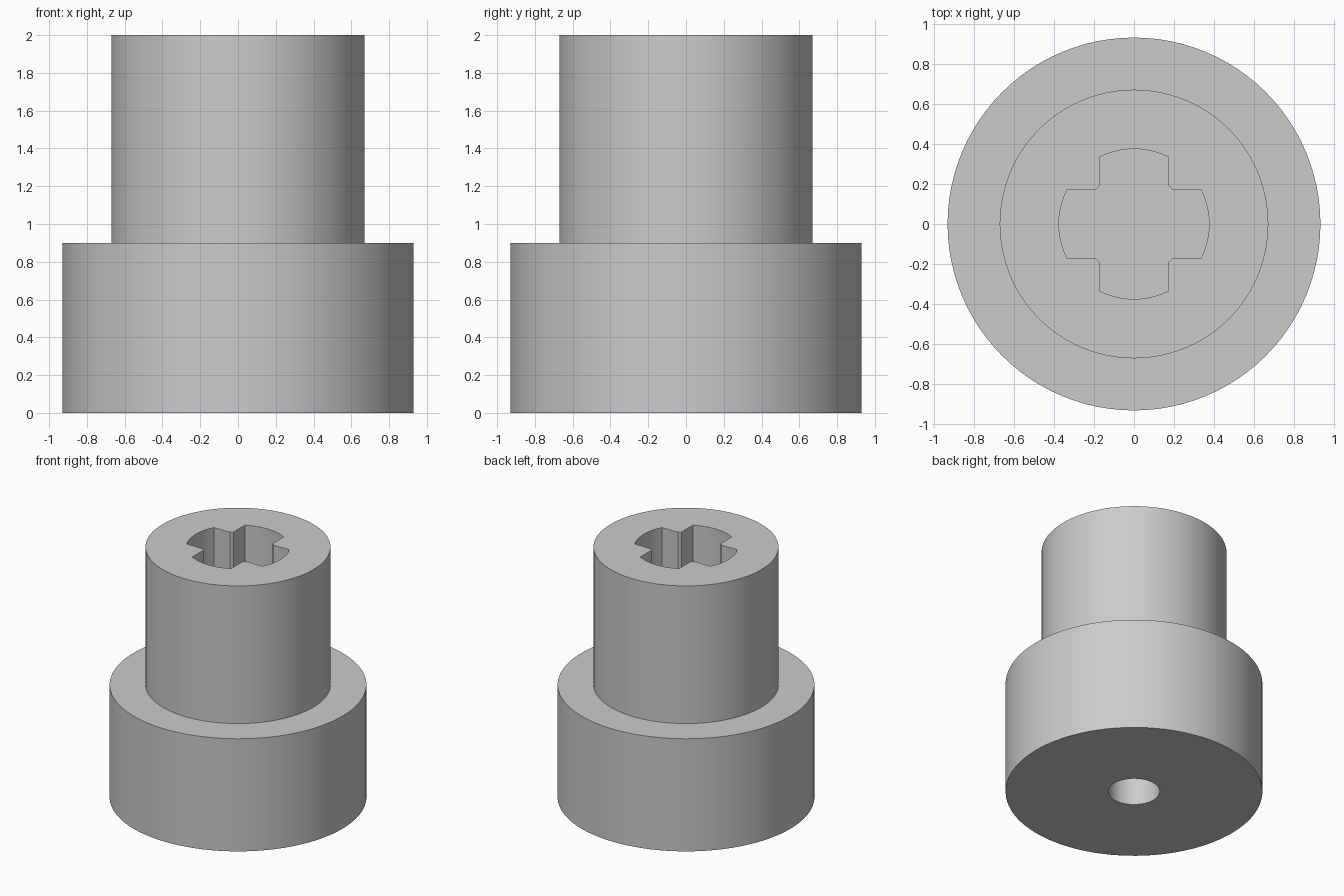
import bpy, bmesh
from math import asin, cos, sin, pi, radians
from mathutils import Matrix, Vector

cube = bpy.data.objects.get("Cube")
if cube:
    bpy.data.objects.remove(cube, do_unlink=True)

SEGMENTS = 96
TOP, STEP = 2.0, 0.9
BASE_R, NECK_R, BORE_R = 0.93, 0.67, 0.187
SOCKET_R, ARM, CHAMFER = 0.375, 0.172, 0.018
SOCKET_FLOOR, BORE_TOP = 0.9, 0.6

grey = bpy.data.materials.new("plain grey")
grey.use_nodes = True
colour = (0.6, 0.6, 0.6, 1)
grey.diffuse_color = colour
grey.node_tree.nodes["Principled BSDF"].inputs["Base Color"].default_value = colour


def circle(radius, count=SEGMENTS):
    return [Vector((radius * cos(2 * pi * i / count), radius * sin(2 * pi * i / count), 0))
            for i in range(count)]


def cross(radius, arm, chamfer, steps=8):
    """Plus-shaped outline with round arm ends and eased inner corners."""
    half = asin(arm / radius)
    quarter = [Vector((radius * cos(a), radius * sin(a), 0))
               for a in (half * (2 * i / steps - 1) for i in range(steps + 1))]
    quarter += [Vector((arm + chamfer, arm, 0)), Vector((arm, arm + chamfer, 0))]
    return [Matrix.Rotation(k * pi / 2, 3, 'Z') @ p for k in range(4) for p in quarter]


def prism(name, outline, bottom, top):
    bm = bmesh.new()
    face = bm.faces.new([bm.verts.new((p.x, p.y, bottom)) for p in outline])
    side = bmesh.ops.extrude_face_region(bm, geom=[face])
    for v in side["geom"]:
        if isinstance(v, bmesh.types.BMVert):
            v.co.z = top
    bmesh.ops.recalc_face_normals(bm, faces=bm.faces)
    mesh = bpy.data.meshes.new(name)
    bm.to_mesh(mesh)
    bm.free()
    mesh.materials.append(grey)
    obj = bpy.data.objects.new(name, mesh)
    bpy.context.collection.objects.link(obj)
    return obj


def combine(target, tool, operation):
    tool.hide_render = True
    mod = target.modifiers.new(operation, 'BOOLEAN')
    mod.operation, mod.object, mod.solver = operation, tool, 'EXACT'
    bpy.ops.object.select_all(action='DESELECT')
    bpy.context.view_layer.objects.active = target
    target.select_set(True)
    bpy.ops.object.modifier_apply(modifier=mod.name)
    bpy.data.objects.remove(tool, do_unlink=True)


# Wide base with a narrower neck
body = prism("stepped_adapter", circle(BASE_R), 0, STEP)
combine(body, prism("neck", circle(NECK_R), STEP - 0.1, TOP), 'UNION')

# Cross-shaped socket in the top, round bore in the underside
combine(body, prism("socket_cutter", cross(SOCKET_R, ARM, CHAMFER), SOCKET_FLOOR, TOP + 0.1),
        'DIFFERENCE')
combine(body, prism("bore_cutter", circle(BORE_R, 48), -0.1, BORE_TOP), 'DIFFERENCE')

body.select_set(True)
bpy.ops.object.shade_smooth_by_angle(angle=radians(30))
